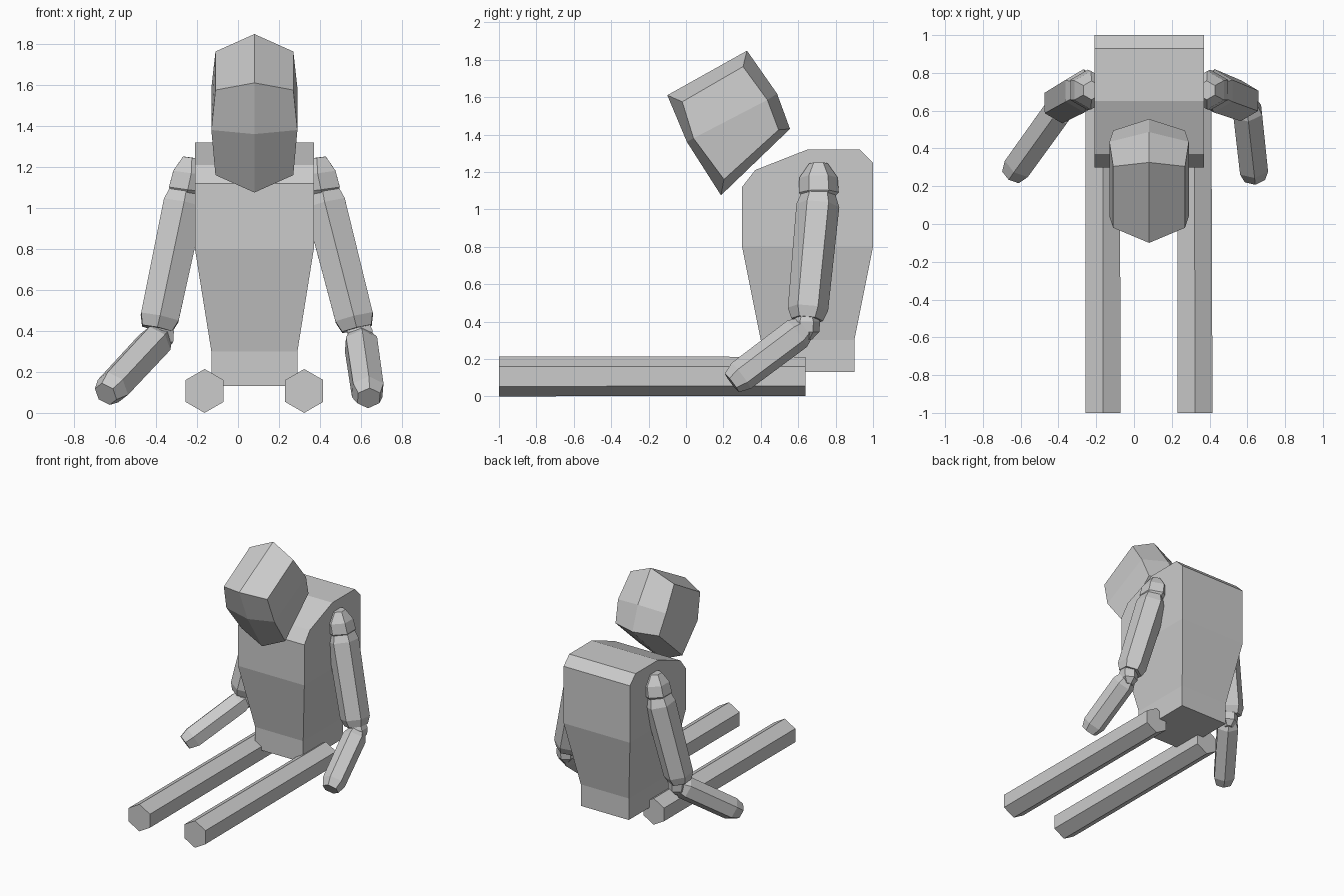
import bpy, bmesh, math
from mathutils import Vector

if "Cube" in bpy.data.objects:
    bpy.data.objects.remove(bpy.data.objects["Cube"])

CX = 0.08  # the figure's own centre line


def make_object(name, verts, faces):
    mesh = bpy.data.meshes.new(name)
    mesh.from_pydata([tuple(v) for v in verts], [], faces)
    bm = bmesh.new()
    bm.from_mesh(mesh)
    bmesh.ops.recalc_face_normals(bm, faces=bm.faces)
    bm.to_mesh(mesh)
    bm.free()
    obj = bpy.data.objects.new(name, mesh)
    bpy.context.collection.objects.link(obj)
    return obj


def bridge(rows, n):
    return [(r * n + i, r * n + (i + 1) % n, (r + 1) * n + (i + 1) % n, (r + 1) * n + i)
            for r in range(rows - 1) for i in range(n)]


def hex_limb(name, rings, toward):
    """Six-sided limb through (point, radius) rings, one corner facing `toward`."""
    pts = [Vector(p) for p, _ in rings]
    axis = (pts[-1] - pts[0]).normalized()
    u = Vector(toward)
    u = (u - axis * u.dot(axis)).normalized()
    v = axis.cross(u)
    verts = []
    for p, (_, r) in zip(pts, rings):
        for i in range(6):
            a = i * math.pi / 3
            verts.append(p + r * (math.cos(a) * u + math.sin(a) * v))
    last = 6 * (len(rings) - 1)
    faces = bridge(len(rings), 6) + [tuple(range(6)), tuple(range(last, last + 6))]
    return make_object(name, verts, faces)


# Torso: side profile given width, narrowing at the waist
profile = [(0.40, 0.13), (0.40, 0.30), (0.30, 0.80), (0.30, 1.12), (0.37, 1.21), (0.65, 1.32),
           (0.93, 1.32), (1.0, 1.25), (1.0, 0.80), (0.90, 0.30), (0.90, 0.13)]
n = len(profile)
verts = []
for s in (-1, 1):
    for y, z in profile:
        verts.append((CX + s * (0.29 if z > 0.5 else 0.21), y, z))
faces = bridge(2, n)
for o in (0, n):
    faces += [(o, o + 1, o + 9, o + 10), (o + 1, o + 2, o + 8, o + 9),
              tuple(o + i for i in range(2, 9))]
make_object("torso", verts, faces)

# Head: three tilted levels, ridged along the centre line
# level: half width, front ridge, front side, back side, back ridge (y, z)
levels = [
    (0.19, (-0.10, 1.61), (-0.02, 1.575), (0.305, 1.763), (0.326, 1.848)),
    (0.21, (0.005, 1.36), (0.04, 1.38), (0.435, 1.585), (0.487, 1.618)),
    (0.19, (0.187, 1.075), (0.203, 1.16), (0.495, 1.425), (0.556, 1.43)),
]
verts = []
for w, f, fs, bs, b in levels:
    verts += [(CX, *f), (CX + w, *fs), (CX + w, *bs), (CX, *b), (CX - w, *bs), (CX - w, *fs)]
faces = bridge(3, 6)
for o in (0, 12):
    faces += [(o, o + 1, o + 2, o + 3), (o, o + 3, o + 4, o + 5)]
make_object("head", verts, faces)

# Legs, shoulders
for side, s in (("left", -1), ("right", 1)):
    x = CX + s * 0.243
    hex_limb(side + "_leg", [((x, -1.0, 0.107), 0.107), ((x - 0.003, 0.64, 0.107), 0.104)], (0, 0, 1))
    hex_limb(side + "_shoulder", [((CX + s * 0.305, 0.708, 1.245), 0.05),
                                  ((CX + s * 0.308, 0.708, 1.17), 0.102),
                                  ((CX + s * 0.325, 0.710, 1.09), 0.107),
                                  ((CX + s * 0.33, 0.710, 1.06), 0.08)], (0, -1, 0))

# Arms: upper arm, elbow and forearm, each side posed slightly differently
arms = {
    "right": [(0.41, 0.710, 1.10), (0.425, 0.705, 1.02), (0.567, 0.652, 0.465), (0.58, 0.648, 0.41),
              (0.595, 0.645, 0.375), (0.600, 0.595, 0.335), (0.633, 0.295, 0.11), (0.638, 0.245, 0.072)],
    "left": [(-0.25, 0.710, 1.10), (-0.265, 0.705, 1.02), (-0.382, 0.640, 0.465), (-0.395, 0.635, 0.41),
             (-0.375, 0.640, 0.375), (-0.405, 0.595, 0.345), (-0.61, 0.31, 0.125), (-0.645, 0.26, 0.092)],
}
for side, p in arms.items():
    hex_limb(side + "_upper_arm", list(zip(p[:4], (0.085, 0.115, 0.108, 0.085))), (0, -1, 0))
    e = Vector(p[4])
    hex_limb(side + "_elbow", [(e + Vector((0, 0, 0.07)), 0.05), (e + Vector((0, 0, 0.025)), 0.072),
                               (e - Vector((0, 0, 0.03)), 0.068), (e - Vector((0, 0, 0.07)), 0.03)],
             (0, -1, 0))
    hex_limb(side + "_forearm", list(zip(p[4:], (0.06, 0.088, 0.086, 0.062))), (0, 0, 1))
